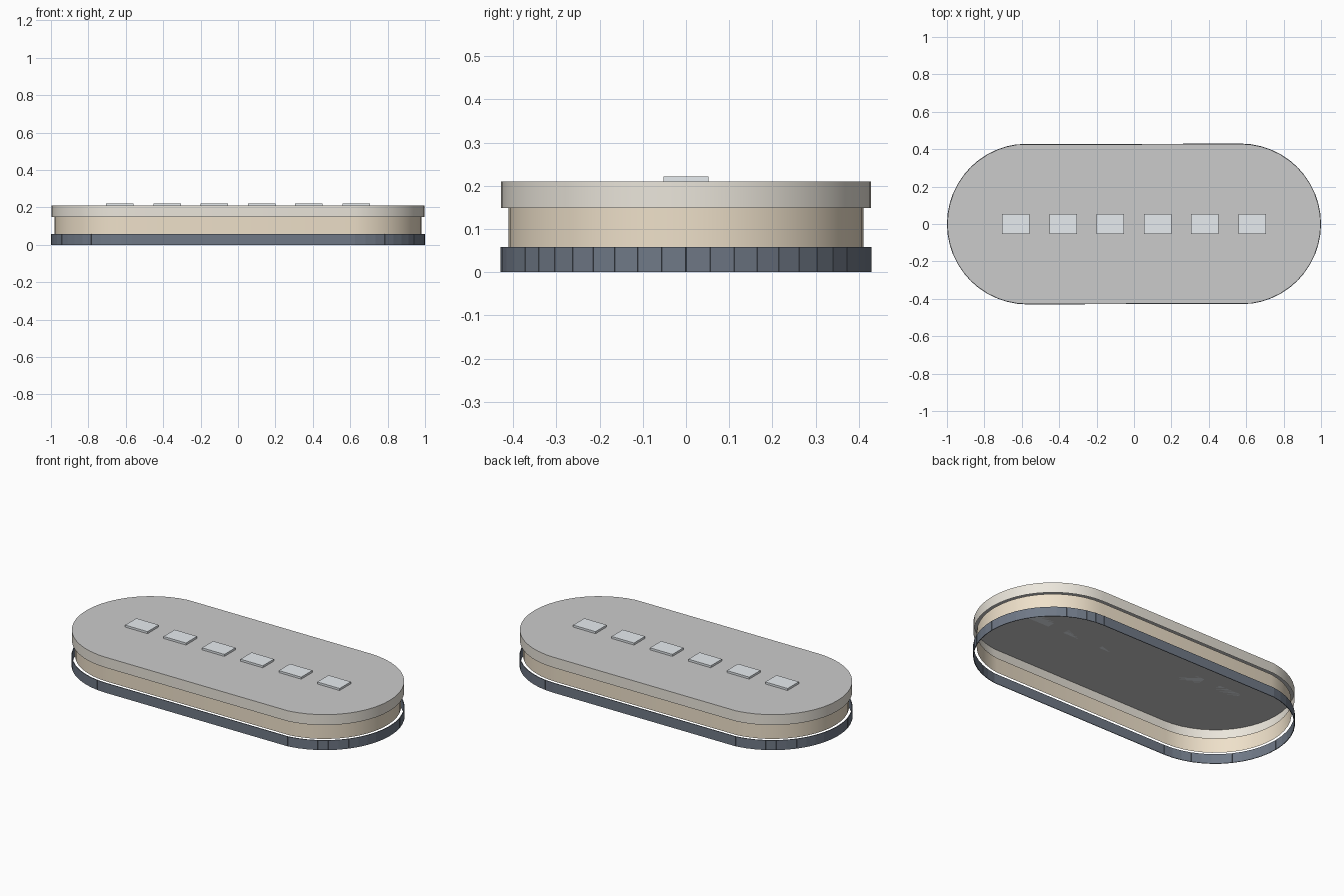
import bpy, bmesh, math
from mathutils import Vector, Matrix

if "Cube" in bpy.data.objects:
    bpy.data.objects.remove(bpy.data.objects["Cube"])

HALF = 0.57          # half length of the straight sides
STEPS = 24           # facets per rounded end
Z_BASE, Z_WALL, Z_ROOF = 0.058, 0.148, 0.21


def material(name, rgb):
    m = bpy.data.materials.new(name)
    m.diffuse_color = (*rgb, 1)
    m.use_nodes = True
    m.node_tree.nodes["Principled BSDF"].inputs["Base Color"].default_value = m.diffuse_color
    return m


def outline(r):
    """Stadium outline, counter-clockwise; each end omits its first point."""
    pts = []
    for cx, start in ((HALF, -90), (-HALF, 90)):
        for i in range(1, STEPS + 1):
            a = math.radians(start + 180 * i / STEPS)
            pts.append((cx + r * math.cos(a), r * math.sin(a)))
    return pts


def finish(bm, name, mat=None):
    me = bpy.data.meshes.new(name)
    bm.to_mesh(me)
    bm.free()
    ob = bpy.data.objects.new(name, me)
    bpy.context.collection.objects.link(ob)
    if mat:
        me.materials.append(mat)
    return ob


def band(name, r, z0, z1, mat):
    """Open vertical band following the outline."""
    bm = bmesh.new()
    low = [bm.verts.new((x, y, z0)) for x, y in outline(r)]
    high = [bm.verts.new((x, y, z1)) for x, y in outline(r)]
    n = len(low)
    for i in range(n):
        j = (i + 1) % n
        bm.faces.new((low[i], low[j], high[j], high[i])).smooth = True
    return finish(bm, name, mat)


def add_box(bm, centre, size, angle=0):
    mat = (Matrix.Translation(centre) @ Matrix.Rotation(angle, 4, 'Z')
           @ Matrix.Diagonal((*size, 1)))
    bmesh.ops.create_cube(bm, size=1, matrix=mat)


glass = material("dark_glass", (0.16, 0.19, 0.24))
tan = material("tan_wall", (0.86, 0.75, 0.59))
cream = material("cream_fascia", (0.83, 0.79, 0.71))
pale = material("pale_metal", (0.80, 0.84, 0.87))

# Ground floor: one thin flat glass panel per outline segment
bm = bmesh.new()
pts = [Vector((x, y, Z_BASE / 2)) for x, y in outline(0.428)]
for a, b in zip(pts, pts[1:] + pts[:1]):
    d = b - a
    add_box(bm, (a + b) / 2, (d.length - 0.001, 0.004, Z_BASE),
            math.atan2(d.y, d.x))
finish(bm, "glass_panels", glass)

# Recessed wall and projecting fascia
band("wall", 0.411, Z_BASE, Z_WALL, tan)
band("fascia", 0.428, Z_WALL, Z_ROOF, cream)

# Flat roof
bm = bmesh.new()
bm.faces.new([bm.verts.new((x, y, Z_ROOF)) for x, y in outline(0.428)])
finish(bm, "roof")

# Row of roof lights
for i in range(6):
    bm = bmesh.new()
    add_box(bm, ((i - 2.5) * 0.2525, 0, Z_ROOF + 0.006), (0.147, 0.105, 0.012))
    finish(bm, f"roof_light_{i + 1}", pale)
